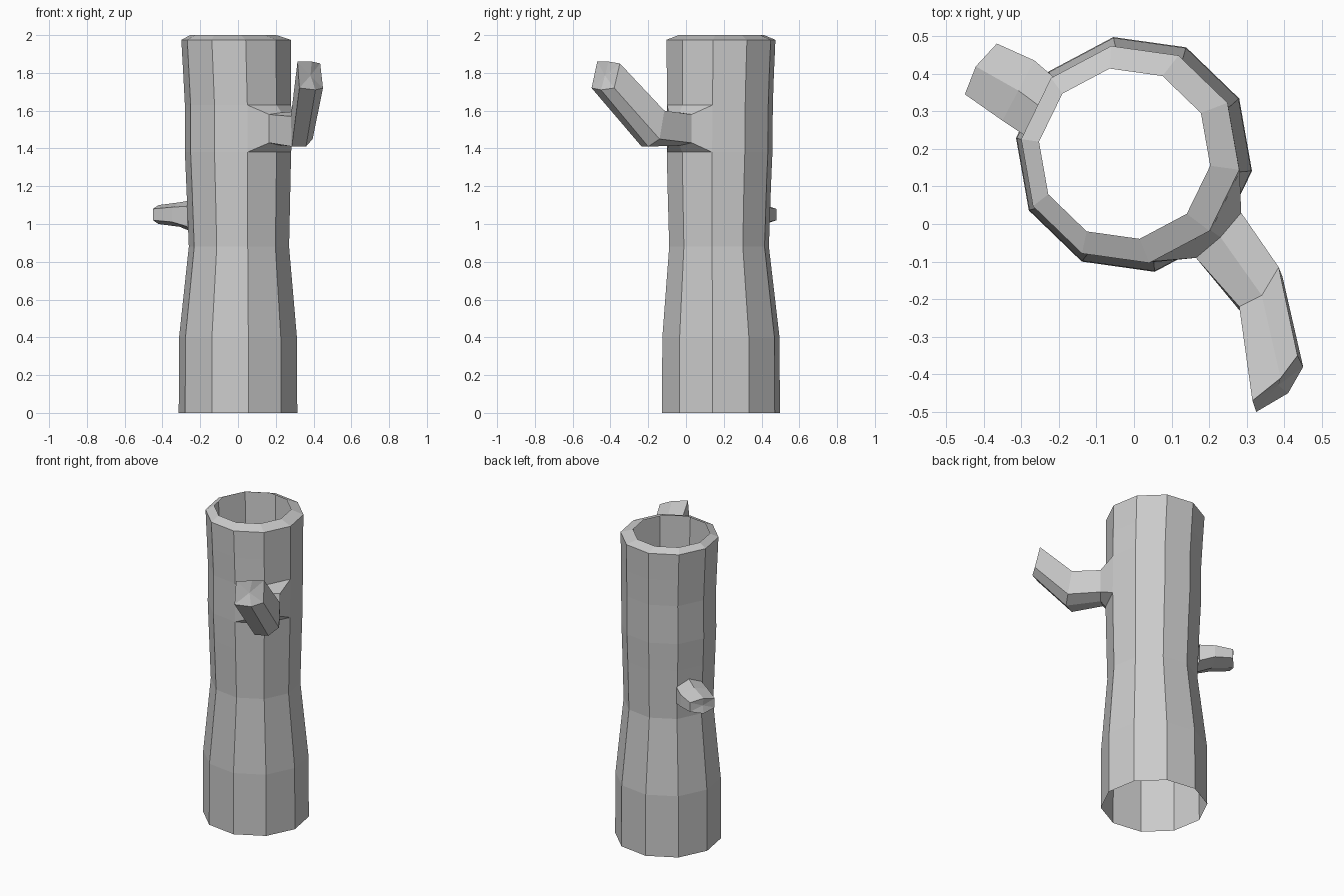
import bpy, bmesh
from math import sin, cos, radians

if "Cube" in bpy.data.objects:
    bpy.data.objects.remove(bpy.data.objects["Cube"])

SIDES = 10


def trunk_point(cx, cy, r, z, k):
    a = radians(-8 + 36 * k)
    return (cx + r * cos(a), cy + r * sin(a), z)


def loft(name, rings, skip=(), cap=False):
    """Skin a stack of closed rings, leaving out (level, side) faces in skip."""
    bm = bmesh.new()
    loops = [[bm.verts.new(p) for p in ring] for ring in rings]
    n = len(loops[0])
    for i, (low, high) in enumerate(zip(loops, loops[1:])):
        for k in range(n):
            if (i, k) not in skip:
                j = (k + 1) % n
                bm.faces.new((low[k], low[j], high[j], high[k]))
    if cap:
        end = bm.faces.new(loops[-1])
        bmesh.ops.poke(bm, faces=[end])
    bmesh.ops.recalc_face_normals(bm, faces=bm.faces)
    mesh = bpy.data.meshes.new(name)
    bm.to_mesh(mesh)
    bm.free()
    obj = bpy.data.objects.new(name, mesh)
    bpy.context.collection.objects.link(obj)
    return obj


# Hollow trunk: centre x, centre y, radius, height, ending in an inward lip
levels = [
    (0.0, 0.185, 0.317, 0.0),
    (0.0, 0.185, 0.315, 0.40),
    (0.005, 0.175, 0.268, 0.88),
    (0.002, 0.176, 0.278, 1.20),
    (0.0, 0.178, 0.284, 1.38),
    (0.0, 0.180, 0.284, 1.63),
    (-0.005, 0.182, 0.288, 1.80),
    (-0.01, 0.185, 0.293, 1.975),
    (-0.025, 0.187, 0.230, 2.0),
]
rings = [[trunk_point(*lv, k) for k in range(SIDES)] for lv in levels]
loft("trunk", rings, skip={(4, 8), (4, 9)})

# Large bent branch growing from the two-facet opening in the trunk
opening = [rings[4][8], rings[4][9], rings[4][0],
           rings[5][0], rings[5][9], rings[5][8]]
neck = [(0.165, -0.09, 1.43), (0.23, -0.035, 1.415), (0.285, 0.03, 1.43),
        (0.285, 0.03, 1.58), (0.23, -0.035, 1.59), (0.165, -0.09, 1.58)]
elbow = [(0.285, -0.235, 1.41), (0.36, -0.20, 1.41), (0.395, -0.14, 1.45),
         (0.385, -0.115, 1.60), (0.34, -0.19, 1.60), (0.28, -0.22, 1.57)]
tip = [(0.325, -0.50, 1.72), (0.41, -0.45, 1.71), (0.45, -0.38, 1.72),
       (0.435, -0.35, 1.85), (0.39, -0.41, 1.86), (0.315, -0.47, 1.86)]
loft("bent_branch", [opening, neck, elbow, tip], cap=True)


# Short stub: each ring is a hexagon between two plan points
def stub_ring(a, b, push, z, h):
    mx, my = (a[0] + b[0]) / 2 - 0.9 * push, (a[1] + b[1]) / 2 + 0.44 * push
    return [(*a, z - h * 0.6), (mx, my, z - h), (*b, z - h * 0.6),
            (*b, z + h * 0.6), (mx, my, z + h), (*a, z + h * 0.6)]


loft("stub_branch", [
    stub_ring((-0.267, 0.22), (-0.193, 0.373), -0.005, 1.04, 0.09),
    stub_ring((-0.35, 0.275), (-0.265, 0.435), 0, 1.05, 0.065),
    stub_ring((-0.45, 0.345), (-0.365, 0.48), 0.015, 1.05, 0.05),
], cap=True)
